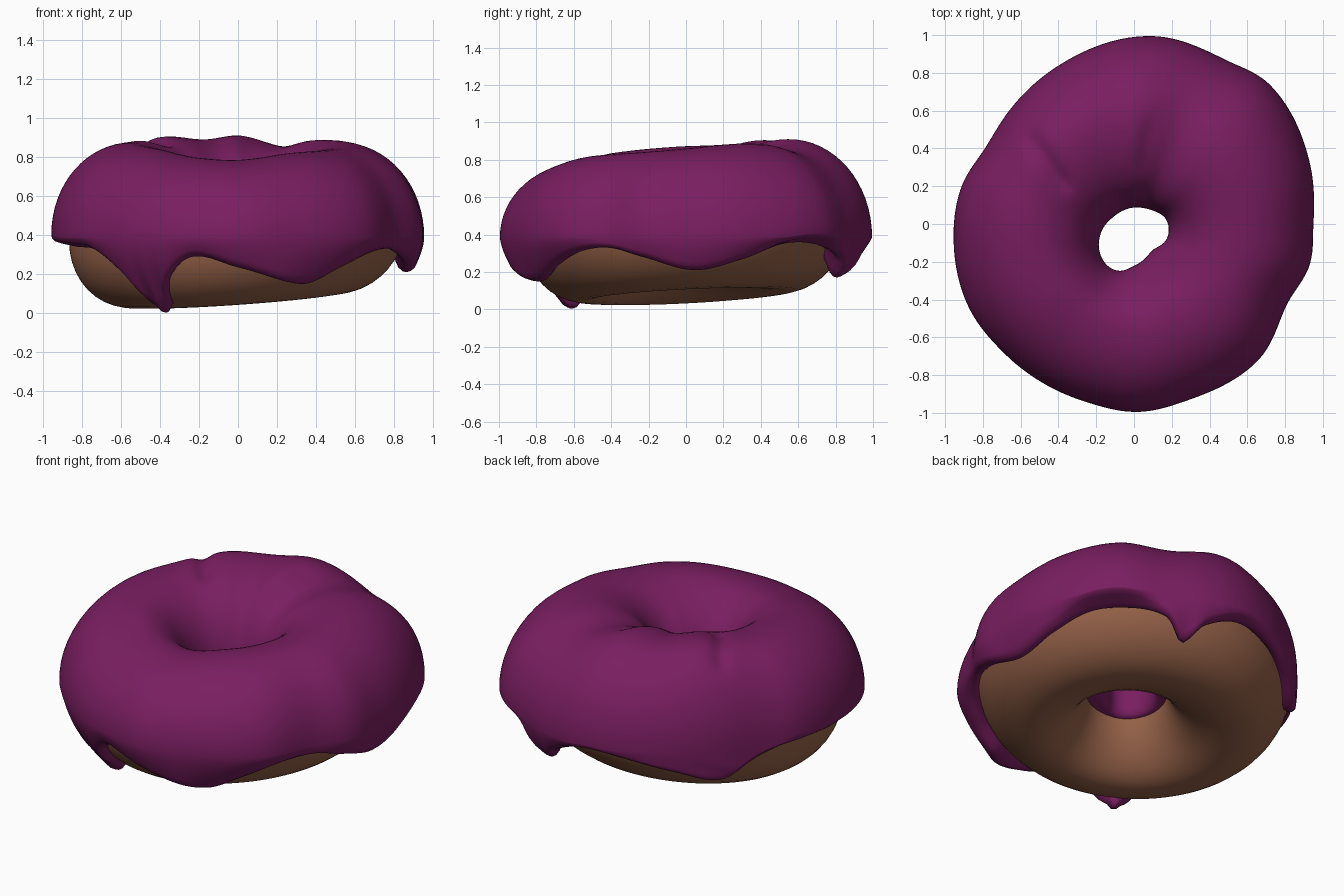
import bpy, math
from mathutils import Vector

if "Cube" in bpy.data.objects:
    bpy.data.objects.remove(bpy.data.objects["Cube"])

SEG = 200                        # steps around the ring
RM, RH, RV = 0.54, 0.325, 0.36   # dough ring radius, section half width and half height


def around(table):
    """Smooth periodic curve through (degrees, value) pairs."""
    n = len(table)

    def key(i):
        a, v = table[i % n]
        return a + 360 * (i // n), v

    def f(deg):
        deg %= 360
        i = max([k for k in range(-1, n) if key(k)[0] <= deg])
        (a0, v0), (a1, v1), (a2, v2), (a3, v3) = [key(i + k) for k in (-1, 0, 1, 2)]
        h = a2 - a1
        t = (deg - a1) / h
        m1, m2 = (v2 - v0) / (a2 - a0) * h, (v3 - v1) / (a3 - a1) * h
        return ((2*t**3 - 3*t*t + 1) * v1 + (t**3 - 2*t*t + t) * m1
                + (3*t*t - 2*t**3) * v2 + (t**3 - t*t) * m2)
    return f


# Icing shape by direction: outline, drip height, drip overhang, crest height, hole radius
outline = around([(0, .95), (19, .985), (46, 1.03), (61, .995), (84, 1.0), (115, .93), (140, .89),
                  (153, .885), (168, .935), (186, .96), (207, .98), (225, .97), (254, .975),
                  (271, .995), (288, .975), (313, .975), (332, .915), (347, .955)])
drip = around([(3, .21), (20, .27), (35, .35), (50, .35), (61, .28), (68, .17), (75, .27), (88, .35),
               (104, .33), (120, .27), (138, .20), (152, .31), (165, .36), (186, .36), (205, .34),
               (217, .32), (229, .19), (235, .04), (240, .01), (245, .17), (255, .29), (270, .235),
               (293, .15), (307, .235), (320, .31), (332, .33), (345, .28)])
hang = around([(3, .15), (20, .13), (35, .09), (50, .09), (68, .21), (76, .15), (90, .11), (110, .09),
               (138, .12), (152, .07), (186, .08), (217, .06), (240, .07), (255, .07), (270, .10),
               (285, .13), (293, .12), (310, .08), (332, .06), (345, .10)])
crest = around([(0, .86), (28, .885), (45, .885), (66, .855), (88, .91), (108, .89), (130, .905),
                (160, .88), (185, .87), (220, .84), (245, .80), (270, .785), (300, .82), (335, .84)])
hole = around([(0, .185), (29, .205), (56, .18), (80, .165), (130, .15), (170, .167), (200, .185),
               (229, .195), (249, .185), (275, .145), (329, .125)])


def place(deg, r, z):
    """Cylindrical to world; the hole sits a little towards the front."""
    a = math.radians(deg)
    s = min(1, max(0, (0.62 - r) / 0.40))
    s = s * s * (3 - 2 * s)
    return Vector((r * math.cos(a) - .01 * s, r * math.sin(a) - .075 * s, z))


def tilt(deg, r):
    a = math.radians(deg)
    return r * (0.07 * math.cos(a) + 0.05 * math.sin(a))


def dent(p, a, b, depth, width):
    """Lower a point near the line a-b."""
    a, b, q = Vector(a), Vector(b), Vector((p.x, p.y))
    t = min(1, max(0, (q - a).dot(b - a) / (b - a).length_squared))
    return depth * math.exp(-((q - a - t * (b - a)).length / width) ** 2)


def skin(name, rings, wrap, mat):
    """Join equal rings of points into one smooth ring-shaped mesh."""
    n, m = len(rings), len(rings[0])
    faces = []
    for i in range(n):
        j = (i + 1) % n
        for k in range(m if wrap else m - 1):
            l = (k + 1) % m
            faces.append((i*m + k, j*m + k, j*m + l, i*m + l))
    mesh = bpy.data.meshes.new(name)
    mesh.from_pydata([p for ring in rings for p in ring], [], faces)
    mesh.polygons.foreach_set("use_smooth", [True] * len(faces))
    mesh.materials.append(mat)
    mesh.update()
    ob = bpy.data.objects.new(name, mesh)
    bpy.context.collection.objects.link(ob)
    return ob


def colour(name, rgb):
    m = bpy.data.materials.new(name)
    m.diffuse_color = (*rgb, 1)
    m.use_nodes = True
    m.node_tree.nodes["Principled BSDF"].inputs["Base Color"].default_value = m.diffuse_color
    return m


purple = colour("berry icing", (.192, .013, .118))
brown = colour("baked dough", (.305, .122, .066))

# Dough ring, slightly tilted
rings = []
for i in range(SEG):
    d = 360 * i / SEG
    ring = []
    for k in range(40):
        t = math.tau * k / 40
        r = RM + RH * math.cos(t)
        ring.append(place(d, r, .43 + tilt(d, r) + RV * math.sin(t)))
    rings.append(ring)
skin("dough", rings, True, brown)

# Icing shell: drip edge, outer skirt, crest, then down into the hole
rings = []
for i in range(SEG):
    d = 360 * i / SEG
    ro, ze, zt, ri = outline(d), drip(d), crest(d), hole(d)
    zw, zh, rc = max(.39, ze + .045), .45, .55
    zc = .43 + tilt(d, .85)

    def dough_r(z):
        return RM + RH * math.sqrt(max(.17, 1 - (min(0, z - zc) / RV) ** 2))

    re = dough_r(ze)
    rt = min(re + hang(d), ro - .01)      # radius of the hanging edge
    lip = min(.07, rt - re)               # rounded lip thickness

    def skirt(z):
        f = (z - ze) / (zw - ze)
        r = rt + (ro - rt) * (1 - (1 - f) ** 1.7)
        return max(r, min(ro, dough_r(z) + .05))

    zi = ze + .06 + .5 * (rt - re - lip)
    prof = [(dough_r(zi) - .04, zi + .02), (rt - lip, ze + .025), (rt - .7 * lip, ze + .005),
            (rt - .4 * lip, ze), (rt - .1 * lip, ze + .007)]
    z0 = ze + .022
    prof += [(skirt(z0 + (zw - z0) * k / 8), z0 + (zw - z0) * k / 8) for k in range(8)]
    for k in range(17):
        t = math.pi / 2 * k / 16
        prof.append((rc + (ro - rc) * math.cos(t), zw + (zt - zw) * math.sin(t)))
    for k in range(15, -1, -1):
        t = math.pi / 2 * k / 16
        prof.append((rc - (rc - ri) * math.cos(t), zh + (zt - zh) * math.sin(t)))
    # inner edge, hanging lowest at the front left of the hole
    low = .03 * math.cos(math.radians(d - 225))
    prof += [(ri, .41 - low), (ri + .008, .375 - low), (ri + .03, .357 - low), (.29, .37 - low)]
    ring = []
    for r, z in prof:
        p = place(d, r, z)
        if z > .6:
            p.z -= dent(p, (-.54, .44), (-.38, .22), .028, .05)
            p.z -= dent(p, (.08, .50), (.04, .32), .013, .05)
        ring.append(p)
    rings.append(ring)
skin("icing", rings, False, purple)
